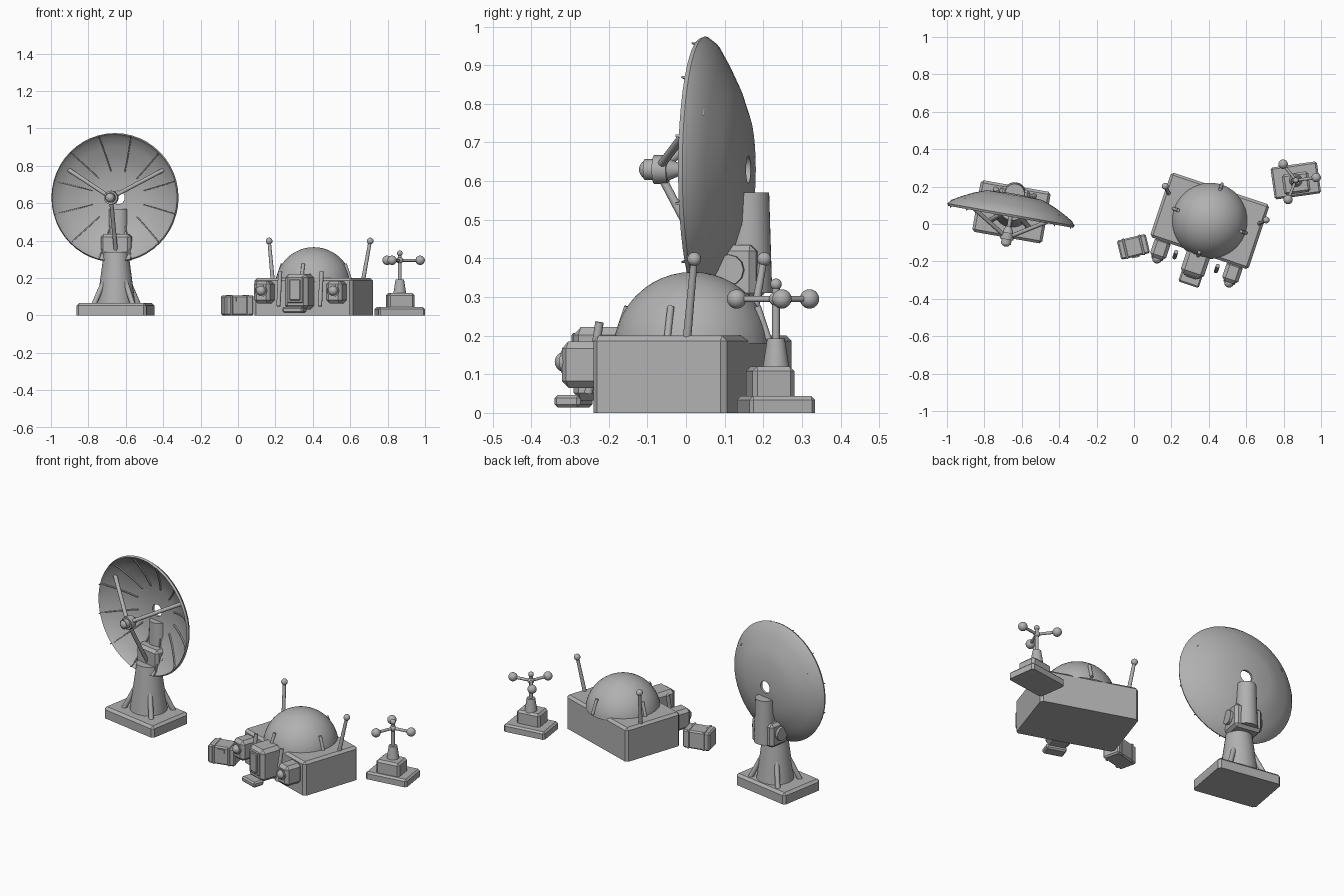
import bpy, bmesh
from math import radians, sin, cos, pi
from mathutils import Matrix, Vector

if "Cube" in bpy.data.objects:
    bpy.data.objects.remove(bpy.data.objects["Cube"])

grey = bpy.data.materials.new("hull_grey")
grey.use_nodes = True
grey.diffuse_color = (0.44, 0.44, 0.44, 1)
grey.node_tree.nodes["Principled BSDF"].inputs["Base Color"].default_value = (0.44, 0.44, 0.44, 1)


def frame_at(x, y, turn):
    return Matrix.Translation((x, y, 0)) @ Matrix.Rotation(radians(turn), 4, "Z")


def finish(name, bm, matrix, smooth=True):
    bmesh.ops.recalc_face_normals(bm, faces=bm.faces)
    mesh = bpy.data.meshes.new(name)
    bm.to_mesh(mesh)
    bm.free()
    mesh.materials.append(grey)
    obj = bpy.data.objects.new(name, mesh)
    bpy.context.collection.objects.link(obj)
    obj.matrix_world = matrix
    if smooth:
        bpy.ops.object.select_all(action="DESELECT")
        obj.select_set(True)
        bpy.context.view_layer.objects.active = obj
        bpy.ops.object.shade_smooth_by_angle(angle=radians(25))
    return obj


def box(name, frame, center, size, bevel=0.0, edges="all"):
    bm = bmesh.new()
    bmesh.ops.create_cube(bm, size=1)
    bmesh.ops.scale(bm, vec=size, verts=bm.verts)
    if bevel:
        chosen = [e for e in bm.edges if edges == "all"
                  or abs(e.verts[0].co.z - e.verts[1].co.z) > 1e-4
                  or e.verts[0].co.z > 0]
        bmesh.ops.bevel(bm, geom=chosen, offset=bevel, segments=1, affect="EDGES")
    return finish(name, bm, frame @ Matrix.Translation(center), False)


def rod(name, frame, a, b, r1, r2=None, sides=16):
    a, b = Vector(a), Vector(b)
    bm = bmesh.new()
    bmesh.ops.create_cone(bm, cap_ends=True, segments=sides, radius1=r1,
                          radius2=r1 if r2 is None else r2, depth=(b - a).length)
    turn = (b - a).to_track_quat("Z", "Y").to_matrix().to_4x4()
    return finish(name, bm, frame @ Matrix.Translation((a + b) / 2) @ turn)


def ball(name, frame, center, radius, detail=16, cut=None):
    bm = bmesh.new()
    bmesh.ops.create_uvsphere(bm, u_segments=detail * 2, v_segments=detail, radius=radius)
    if cut is not None:
        bmesh.ops.bisect_plane(bm, geom=bm.verts[:] + bm.edges[:] + bm.faces[:],
                               plane_co=(0, 0, cut), plane_no=(0, 0, -1), clear_outer=True)
    return finish(name, bm, frame @ Matrix.Translation(center))


# Dish tower: base, pedestal with corner braces, yoke and shaft
tower = frame_at(-0.655, 0.065, -10)
box("tower_base", tower, (0, 0, 0.033), (0.38, 0.28, 0.066), 0.014, "upper")
rod("tower_pedestal", tower, (0, 0.02, 0.06), (0, 0.02, 0.34), 0.103, 0.066, 24)
for sx in (-1, 1):
    for sy in (-1, 1):
        rod("pedestal_brace", tower, (sx * 0.105, 0.02 + sy * 0.085, 0.06),
            (sx * 0.055, 0.02 + sy * 0.045, 0.19), 0.014)
box("yoke_block", tower, (0, 0.065, 0.365), (0.165, 0.13, 0.14), 0.016)
rod("yoke_trunnion", tower, (-0.098, 0.062, 0.37), (0.098, 0.062, 0.37), 0.04, sides=12)
rod("dish_shaft", tower, (0, 0.1, 0.31), (0, 0.1, 0.57), 0.06, 0.052, 24)

# Dish: closed profile spun around the horizontal axis, open at the middle
dish = tower @ Matrix.Translation((0, -0.015, 0.63))
back = [(0.345, 0.0), (0.328, 0.022), (0.28, 0.05), (0.22, 0.08), (0.15, 0.106), (0.035, 0.113)]
front = [(r - 0.006, d - 0.012) for r, d in back[:-1]] + [(0.035, 0.1)]
loop = back + front[::-1]
bm = bmesh.new()
steps = 48
rings = [[bm.verts.new((r * cos(2 * pi * i / steps), d, r * sin(2 * pi * i / steps)))
          for r, d in loop] for i in range(steps)]
for i in range(steps):
    p, q = rings[i], rings[(i + 1) % steps]
    for j in range(len(loop)):
        k = (j + 1) % len(loop)
        bm.faces.new((p[j], p[k], q[k], q[j]))
finish("dish_reflector", bm, dish)

# Thin ribs following the inner face of the dish
for i in range(12):
    a = radians(15 + 30 * i)
    bm = bmesh.new()
    pts = front[:5]
    side = Vector((-sin(a), 0, cos(a))) * 0.003
    strip = []
    for r, d in pts:
        low, high = (Vector((r * cos(a), d + h, r * sin(a))) for h in (0.003, -0.009))
        strip.append([bm.verts.new(v) for v in (low - side, high - side, high + side, low + side)])
    for s, t in zip(strip, strip[1:]):
        for j in range(4):
            bm.faces.new((s[j], s[(j + 1) % 4], t[(j + 1) % 4], t[j]))
    bm.faces.new(strip[0])
    bm.faces.new(strip[-1][::-1])
    finish("dish_rib", bm, dish, False)

# Feed horn and its three struts
for a in (30, 150, 270):
    a = radians(a)
    rod("feed_strut", dish, (0.3 * cos(a), 0.035, 0.3 * sin(a)),
        (0.02 * cos(a), -0.115, 0.02 * sin(a)), 0.011)
rod("feed_cone", dish, (0, -0.065, 0), (0, -0.1, 0), 0.015, 0.03)
rod("feed_collar", dish, (0, -0.098, 0), (0, -0.135, 0), 0.037)
rod("feed_tip", dish, (0, -0.13, 0), (0, -0.16, 0), 0.027)
ball("feed_cap", dish, (0, -0.148, 0), 0.026)

# Habitat: hull and dome
hab = frame_at(0.405, 0.017, -18.5)
box("habitat_hull", hab, (0, 0, 0.1), (0.555, 0.365, 0.2), 0.014, "upper")
ball("habitat_dome", hab, (0, 0, 0.16), 0.205, 24, 0.02)
for i in range(4):
    turned = hab @ Matrix.Rotation(i * pi / 2, 4, "Z")
    rod("dome_clamp", turned, (0.207, 0, 0.19), (0.177, 0, 0.275), 0.009)

# Airlock with framed door panel and step
box("airlock", hab, (0, -0.24, 0.127), (0.13, 0.14, 0.19), 0.02)
box("door_frame", hab, (0, -0.311, 0.137), (0.088, 0.012, 0.14), 0.005)
box("door_panel", hab, (0, -0.317, 0.137), (0.062, 0.01, 0.112), 0.004)
box("door_step", hab, (0, -0.325, 0.03), (0.115, 0.07, 0.032), 0.008)

# Mirrored lamp pods, leaning pipes and whip antennas
for s in (-1, 1):
    box("lamp_pod", hab, (s * 0.203, -0.225, 0.125), (0.09, 0.11, 0.12), 0.018)
    rod("lamp_collar", hab, (s * 0.203, -0.27, 0.132), (s * 0.203, -0.285, 0.132), 0.032)
    ball("lamp_lens", hab, (s * 0.203, -0.281, 0.132), 0.026)
    rod("wall_pipe", hab, (s * 0.117, -0.245, 0.05), (s * 0.117, -0.215, 0.235), 0.011)
    rod("antenna_rod", hab, (s * 0.255, 0.07, 0.19), (s * 0.285, 0.1, 0.4), 0.011, 0.009)
    ball("antenna_ball", hab, (s * 0.285, 0.1, 0.398), 0.018)

# Supply crate with straps and latch
crate = frame_at(-0.003, -0.122, 13.5)
box("crate_body", crate, (0, 0, 0.054), (0.158, 0.105, 0.108), 0.008)
for s in (-1, 1):
    box("crate_strap", crate, (s * 0.045, 0, 0.055), (0.014, 0.111, 0.11), 0.003)
box("crate_latch", crate, (0, -0.055, 0.085), (0.04, 0.008, 0.02))

# Weather station: stepped base, mast and spinning cups
station = frame_at(0.865, 0.233, 8)
box("station_base", station, (0, 0, 0.022), (0.25, 0.172, 0.044), 0.01, "upper")
box("station_box", station, (0, -0.015, 0.08), (0.142, 0.11, 0.08), 0.012, "upper")
rod("mast_cone", station, (0, 0, 0.115), (0, 0, 0.192), 0.035, 0.023, 20)
rod("mast", station, (0, 0, 0.18), (0, 0, 0.33), 0.01)
ball("mast_tip", station, (0, 0, 0.333), 0.015)
ball("mast_hub", station, (0, 0, 0.295), 0.018)
for i in range(3):
    arm = station @ Matrix.Rotation(i * 2 * pi / 3, 4, "Z")
    rod("cup_arm", arm, (0, 0, 0.295), (0.11, 0, 0.295), 0.008)
    ball("wind_cup", arm, (0.11, 0, 0.295), 0.025)
